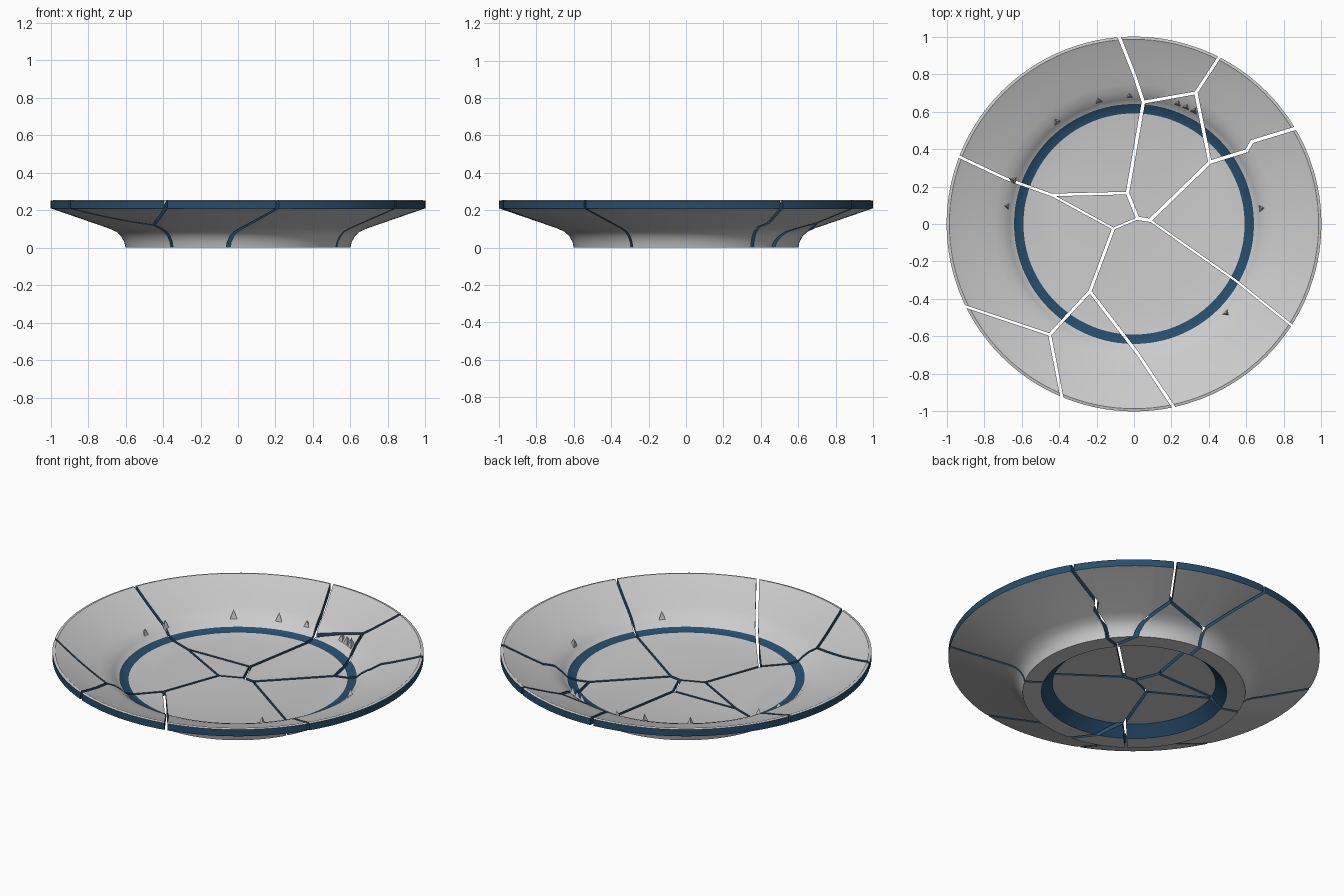
import bpy, bmesh, math
from mathutils import Vector

if "Cube" in bpy.data.objects:
    bpy.data.objects.remove(bpy.data.objects["Cube"])


def material(name, rgb):
    m = bpy.data.materials.new(name)
    m.diffuse_color = (*rgb, 1)
    m.use_nodes = True
    m.node_tree.nodes["Principled BSDF"].inputs["Base Color"].default_value = m.diffuse_color
    return m


GLAZE = material("pale grey glaze", (0.6, 0.6, 0.6))
BLUE = material("dark blue", (0.02, 0.075, 0.15))


def make_object(name, bm):
    me = bpy.data.meshes.new(name)
    bmesh.ops.recalc_face_normals(bm, faces=bm.faces)
    bm.to_mesh(me)
    bm.free()
    me.materials.append(GLAZE)
    me.materials.append(BLUE)
    ob = bpy.data.objects.new(name, me)
    bpy.context.collection.objects.link(ob)
    return ob


# Plate profile (radius, height, colour of the band leading to the next point)
PROFILE = [
    (0.44, 0.055, 1), (0.50, 0.0, 0), (0.60, 0.0, 0), (0.607, 0.03, 0),
    (0.625, 0.062, 0), (0.65, 0.085, 0), (0.69, 0.103, 0), (1.0, 0.21, 1),
    (1.0, 0.25, 0), (0.985, 0.253, 0), (0.96, 0.242, 0), (0.84, 0.197, 0),
    (0.745, 0.165, 0), (0.70, 0.147, 0), (0.665, 0.122, 0), (0.64, 0.097, 1),
    (0.59, 0.085, 0),
]
SEGS = 128
bm = bmesh.new()
rings = []
for r, z, _ in PROFILE:
    rings.append([bm.verts.new((r * math.cos(math.tau * i / SEGS),
                                r * math.sin(math.tau * i / SEGS), z))
                  for i in range(SEGS)])
for k in range(len(rings) - 1):
    for i in range(SEGS):
        j = (i + 1) % SEGS
        f = bm.faces.new((rings[k][i], rings[k][j], rings[k + 1][j], rings[k + 1][i]))
        f.material_index = PROFILE[k][2]
bm.faces.new(rings[0])
bm.faces.new(rings[-1])
plate = make_object("plate", bm)

# Crack lines seen from above: (width, points)
CRACKS = [
    (0.018, [(-0.08, 1.0), (0.0, 0.8), (0.05, 0.65), (-0.035, 0.165)]),
    (0.016, [(0.05, 0.65), (0.33, 0.70), (0.455, 0.89)]),
    (0.018, [(0.33, 0.70), (0.405, 0.33), (0.085, 0.02)]),
    (0.018, [(0.405, 0.33), (0.60, 0.39), (0.63, 0.44), (0.86, 0.51)]),
    (0.012, [(0.085, 0.02), (0.54, -0.30), (0.84, -0.54)]),
    (0.018, [(0.085, 0.02), (0.02, 0.03), (-0.035, 0.165)]),
    (0.014, [(-0.035, 0.165), (-0.44, 0.155), (-0.69, 0.245), (-0.935, 0.36)]),
    (0.012, [(-0.44, 0.155), (-0.11, -0.025), (0.02, 0.03)]),
    (0.016, [(-0.11, -0.025), (-0.235, -0.36), (-0.45, -0.59), (-0.385, -0.925)]),
    (0.012, [(-0.45, -0.59), (-0.9, -0.44)]),
    (0.016, [(-0.235, -0.36), (0.015, -0.685), (0.21, -0.975)]),
]
bm = bmesh.new()
for n, (width, pts) in enumerate(CRACKS):
    for k, (p, q) in enumerate(zip(pts, pts[1:])):
        a, b = Vector(p), Vector(q)
        d = (b - a).normalized()
        a -= d * (0.15 if a.length > 0.97 else 0.005)
        b += d * (0.15 if b.length > 0.97 else 0.005)
        s = Vector((-d.y, d.x)) * width / 2
        lift = 0.1 + 0.003 * (n * 4 + k)      # keeps the slab ends from coinciding
        quad = (a - s, b - s, b + s, a + s)
        low = [bm.verts.new((v.x, v.y, -lift)) for v in quad]
        top = [bm.verts.new((v.x, v.y, 0.3 + lift)) for v in quad]
        bm.faces.new(low[::-1])
        bm.faces.new(top)
        for i in range(4):
            j = (i + 1) % 4
            bm.faces.new((low[i], low[j], top[j], top[i]))
for f in bm.faces:
    f.material_index = 1
cutter = make_object("crack_cutter", bm)
cutter.hide_render = True

# Cut the cracks; the broken walls take the blue of the cutter
mod = plate.modifiers.new("cracks", 'BOOLEAN')
mod.operation = 'DIFFERENCE'
mod.solver = 'EXACT'
mod.use_self = True
mod.object = cutter
bpy.context.view_layer.objects.active = plate
bpy.ops.object.select_all(action='DESELECT')
plate.select_set(True)
bpy.ops.object.modifier_apply(modifier=mod.name)
bpy.data.objects.remove(cutter)

# Split into shards
bpy.ops.object.mode_set(mode='EDIT')
bpy.ops.mesh.select_all(action='SELECT')
bpy.ops.mesh.separate(type='LOOSE')
bpy.ops.object.mode_set(mode='OBJECT')
for i, ob in enumerate(list(bpy.context.scene.objects)):
    ob.name = f"plate_shard_{i + 1}"
    ob.select_set(True)
bpy.ops.object.shade_smooth_by_angle(angle=math.radians(35))

# Small jagged chips along the inner wall: (angle in degrees, height)
bm = bmesh.new()
for deg, h in [(106, 0.035), (127, 0.035), (92, 0.02), (160, 0.03), (172, 0.02),
               (62, 0.04), (66, 0.03), (70, 0.03), (7, 0.03), (316, 0.03)]:
    def at(r, off, z):
        t = math.radians(deg + off)
        return bm.verts.new((r * math.cos(t), r * math.sin(t), z))
    v = [at(0.67, -2.2, 0.11), at(0.67, 2.2, 0.11), at(0.71, 0, 0.13), at(0.685, 0, 0.145 + h)]
    for t in ((0, 1, 2), (0, 1, 3), (1, 2, 3), (0, 2, 3)):
        bm.faces.new([v[i] for i in t])
make_object("wall_chips", bm)
